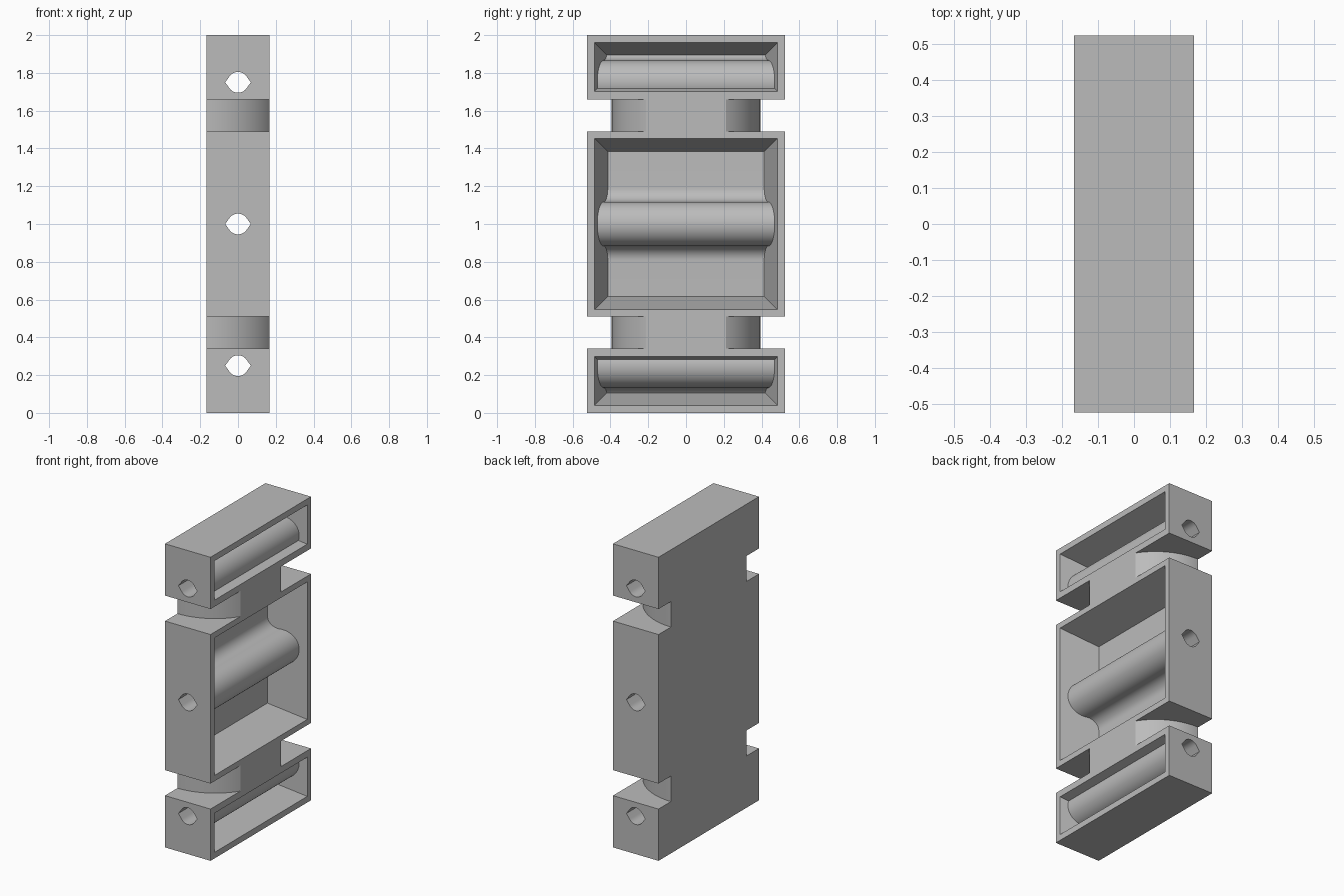
import bpy, bmesh
from math import cos, sin, pi, acos, radians

if "Cube" in bpy.data.objects:
    bpy.data.objects.remove(bpy.data.objects["Cube"], do_unlink=True)

HALF_X, HALF_Y = 0.166, 0.523
FLOOR, DRAFT = -0.075, 0.07
ROD_R = 0.117

grey = bpy.data.materials.new("plain_grey")
grey.use_nodes = True
grey.diffuse_color = (0.5, 0.5, 0.5, 1)
grey.node_tree.nodes["Principled BSDF"].inputs["Base Color"].default_value = (0.5, 0.5, 0.5, 1)


def loft(name, bottom, top):
    """Solid between two matching loops of points."""
    bm = bmesh.new()
    a = [bm.verts.new(p) for p in bottom]
    b = [bm.verts.new(p) for p in top]
    bm.faces.new(a)
    bm.faces.new(b)
    for i in range(len(a)):
        j = (i + 1) % len(a)
        bm.faces.new((a[i], a[j], b[j], b[i]))
    bmesh.ops.recalc_face_normals(bm, faces=bm.faces)
    mesh = bpy.data.meshes.new(name)
    bm.to_mesh(mesh)
    bm.free()
    mesh.materials.append(grey)
    obj = bpy.data.objects.new(name, mesh)
    bpy.context.collection.objects.link(obj)
    return obj


def box(name, x, y, z0, z1):
    loop = [(-x, -y), (x, -y), (x, y), (-x, y)]
    return loft(name, [(*p, z0) for p in loop], [(*p, z1) for p in loop])


def bar(name, profile, z):
    """Extrude an (x, z) profile along y, past both sides."""
    return loft(name, [(u, -0.7, v + z) for u, v in profile],
                [(u, 0.7, v + z) for u, v in profile])


def arc(cx, cy, r, start, end, n):
    steps = [radians(start + (end - start) * i / n) for i in range(n + 1)]
    return [(cx + r * cos(t), cy + r * sin(t)) for t in steps]


def cut(target, cutter):
    mod = target.modifiers.new("cut", 'BOOLEAN')
    mod.operation, mod.solver, mod.object = 'DIFFERENCE', 'EXACT', cutter
    bpy.context.view_layer.objects.active = target
    bpy.ops.object.modifier_apply(modifier=mod.name)
    bpy.data.objects.remove(cutter, do_unlink=True)


body = box("body", HALF_X, HALF_Y, 0, 2)

# Round necks left between the three blocks
for z0, z1 in ((0.341, 0.509), (1.491, 1.659)):
    notch = box("notch", 0.4, 0.7, z0, z1)
    ring = arc(-HALF_X, 0, 0.394, 0, 357.5, 143)
    neck = loft("neck", [(*p, z0 - 0.1) for p in ring], [(*p, z1 + 0.1) for p in ring])
    # Wide flat back so the rear of the neck stays full
    cut(notch, neck)
    cut(body, notch)

# Rod profile: round crest with fillets running down to the pocket floor
f = -FLOOR
edge = ROD_R + f
rod_profile = ([(-0.3, -edge)] + arc(0, -edge, f, 180, 90, 12)
               + arc(0, 0, ROD_R, -90, 90, 32)[1:-1]
               + arc(0, edge, f, -90, -180, 12) + [(-0.3, edge)])

# Drafted pockets, each with a rod left standing across it
for z0, z1, zc in ((0.04, 0.298, 0.25), (0.547, 1.453, 1.0), (1.702, 1.96, 1.75)):
    loops = []
    for x in (FLOOR, HALF_X + 0.05):
        d = DRAFT * (HALF_X - x) / (HALF_X - FLOOR)
        y = 0.484 - d
        loops.append([(x, -y, z0 + d), (x, y, z0 + d), (x, y, z1 - d), (x, -y, z1 - d)])
    pocket = loft("pocket", *loops)
    cut(pocket, bar("rod", rod_profile, zc))
    cut(body, pocket)

# Through holes with pointed sides
r, tip = 0.055, 0.068
a = acos(r / tip) * 180 / pi
hole = ([(tip, 0)] + arc(0, 0, r, a, 180 - a, 12)
        + [(-tip, 0)] + arc(0, 0, r, 180 + a, 360 - a, 12))
for zc in (0.25, 1.0, 1.75):
    cut(body, bar("hole", hole, zc))

bpy.ops.object.select_all(action='DESELECT')
body.select_set(True)
bpy.context.view_layer.objects.active = body
bpy.ops.object.shade_smooth_by_angle(angle=radians(25))
